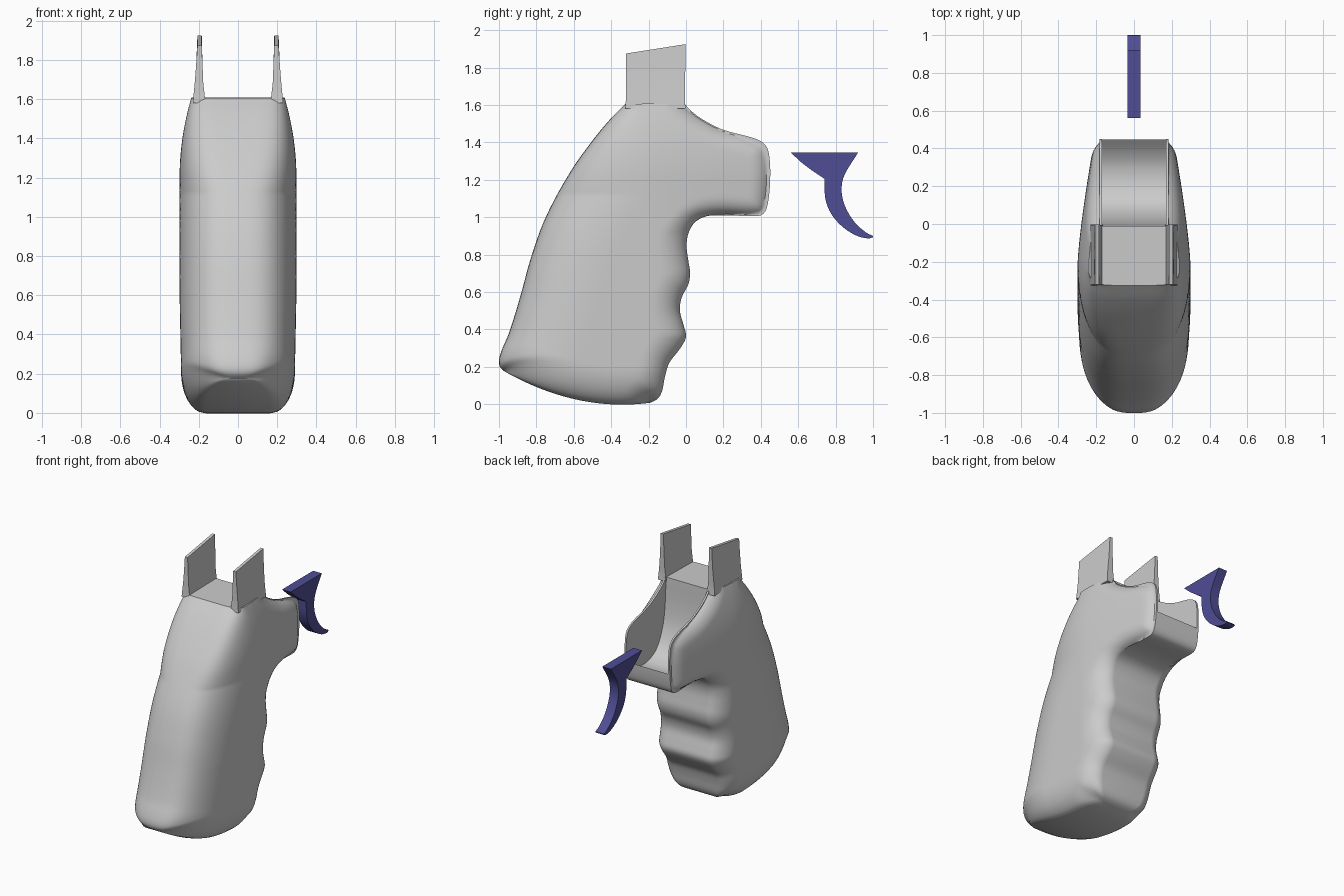
import bpy, bmesh, math
from mathutils import Vector, kdtree
from mathutils.geometry import interpolate_bezier

if "Cube" in bpy.data.objects:
    bpy.data.objects.remove(bpy.data.objects["Cube"])


def material(name, col):
    m = bpy.data.materials.new(name)
    m.diffuse_color = (*col, 1)
    m.use_nodes = True
    m.node_tree.nodes["Principled BSDF"].inputs["Base Color"].default_value = m.diffuse_color
    return m


GREY = material("light_grey", (0.60, 0.60, 0.60))
BLUE = material("dark_blue", (0.08, 0.075, 0.30))


def make(name, verts, faces, mat):
    me = bpy.data.meshes.new(name)
    bm = bmesh.new()
    vs = [bm.verts.new(v) for v in verts]
    for f in faces:
        bm.faces.new([vs[i] for i in f])
    bmesh.ops.recalc_face_normals(bm, faces=bm.faces)
    bm.to_mesh(me)
    bm.free()
    me.materials.append(mat)
    ob = bpy.data.objects.new(name, me)
    bpy.context.collection.objects.link(ob)
    return ob


def activate(ob):
    bpy.ops.object.select_all(action='DESELECT')
    ob.select_set(True)
    bpy.context.view_layer.objects.active = ob


def smooth(pts, n=6):
    """Smooth curve through 2D points."""
    p = [Vector((a, b, 0)) for a, b in pts]
    out = []
    for i in range(len(p) - 1):
        p0, p1, p2, p3 = p[max(i - 1, 0)], p[i], p[i + 1], p[min(i + 2, len(p) - 1)]
        L = (p2 - p1).length
        t1 = (p2 - p0).normalized() * L / 3
        t2 = (p3 - p1).normalized() * L / 3
        out += interpolate_bezier(p1, p1 + t1, p2 - t2, p2, n + 1)[:-1]
    return out + [p[-1]]


def resample(p, n):
    """n points evenly spaced along a polyline."""
    cum = [0]
    for a, b in zip(p, p[1:]):
        cum.append(cum[-1] + (b - a).length)
    out, k = [], 0
    for i in range(n):
        s = cum[-1] * i / (n - 1)
        while k < len(p) - 2 and cum[k + 1] < s:
            k += 1
        out.append(p[k].lerp(p[k + 1], (s - cum[k]) / (cum[k + 1] - cum[k])))
    return out


def nearest(pts):
    """Distance function to a densely sampled polyline."""
    pts = resample(pts, 4000)
    kd = kdtree.KDTree(len(pts))
    for i, q in enumerate(pts):
        kd.insert(q, i)
    kd.balance()
    return lambda q: kd.find(q)[2]


def prism(name, pts, w, mat):
    n = len(pts)
    verts = [(s * w, y, z) for s in (-1, 1) for y, z in pts]
    faces = [range(n), range(n, 2 * n)]
    faces += [(i, (i + 1) % n, n + (i + 1) % n, n + i) for i in range(n)]
    return make(name, verts, faces, mat)


# Grip side outline (y, z): front edge with finger grooves, and back edge
FRONT = [(-.19, .008), (-.15, .03), (-.128, .07), (-.112, .15), (-.09, .22), (-.03, .3),
         (0, .36), (-.012, .42), (-.033, .5), (-.023, .57), (.012, .64), (.022, .7),
         (.012, .77), (.003, .85), (.015, .92), (.05, .975), (.11, 1.005), (.2, 1.015),
         (.36, 1.005), (.41, 1.015), (.435, 1.06), (.45, 1.2), (.445, 1.33), (.425, 1.385),
         (.37, 1.42), (.2, 1.467), (.09, 1.522), (.02, 1.575), (-.01, 1.61)]
BACK = [(-.97, .175), (-.995, .2), (-1, .235), (-.985, .29), (-.945, .385), (-.885, .58),
        (-.83, .78), (-.75, 1.0), (-.62, 1.24), (-.5, 1.41), (-.4, 1.53), (-.325, 1.605)]
N, U = 130, 48
front, back = resample(smooth(FRONT), N), resample(smooth(BACK), N)


def station(i):
    sag = .068 * (1 - i / (N - 1)) ** 3
    row = []
    for k in range(U):
        u = .5 - .5 * math.cos(math.pi * k / (U - 1))
        q = back[i].lerp(front[i], u)
        q.y -= sag * 4 * u * (1 - u)
        row.append(q)
    return row


rows = [station(i) for i in range(N)]
d_front, d_back, d_base = nearest(front), nearest(back), nearest(rows[0])


def fillet(d, r):
    t = max(0, 1 - d / r)
    return 1 - math.sqrt(max(0, 1 - t * t))


def half_width(q, i, k):
    y, z = q.x, q.y
    df = 0 if k == U - 1 else d_front(q)
    db = 0 if k == 0 else d_back(q)
    w = .298 - .08 * max(0, (y + .2) / .6) ** 1.3 - .058 * max(0, (z - 1.2) / .4) ** 2
    w -= .012 * max(0, 1 - z / .6)
    up = min(1, max(0, (z - .9) / .15))
    w -= (.105 - .03 * up) * fillet(df, .15 - .05 * up)
    w -= .12 * fillet(0 if i == 0 else d_base(q), .2)
    # broad round back, tightening toward the top
    low = min(1, max(0, (1.62 - z) / .5))
    t = max(0, 1 - db / (.06 + .34 * low))
    w *= (1 - t * t) ** (1 / (3 + 3 * (1 - low)))
    return max(w, .183 if y > -.1 and z > .98 else .004)


# Grip body: two mirrored skins joined around the rim
half = [(half_width(q, i, k), q.x, q.y) for i, row in enumerate(rows) for k, q in enumerate(row)]
verts = half + [(-x, y, z) for x, y, z in half]
M = N * U
faces = []
for o in (0, M):
    for i in range(N - 1):
        for k in range(U - 1):
            a = o + i * U + k
            faces.append((a, a + 1, a + U + 1, a + U))
for i in range(N - 1):
    for k in (0, U - 1):
        a = i * U + k
        faces.append((a, a + U, a + U + M, a + M))
for k in range(U - 1):
    for i in (0, N - 1):
        a = i * U + k
        faces.append((a, a + 1, a + 1 + M, a + M))
grip = make("grip_body", verts, faces, GREY)

# Deep curved pocket in the top of the front guard, with a low lip
floor = smooth([(-.012, 1.615), (0, 1.4), (.03, 1.25), (.1, 1.125), (.2, 1.075),
                (.3, 1.075), (.38, 1.11), (.46, 1.175)], 5)
cutter = prism("pocket_cutter", [(p.x, p.y) for p in floor] + [(.55, 1.18), (.55, 1.75), (-.012, 1.75)],
               .17, GREY)
activate(grip)
mod = grip.modifiers.new("pocket", 'BOOLEAN')
mod.operation, mod.solver, mod.object = 'DIFFERENCE', 'EXACT', cutter
bpy.ops.object.modifier_apply(modifier="pocket")
bpy.data.objects.remove(cutter)

# Thin upright mounting ears, mirrored
levels = [(1.58, .165, .23, -.325, -.002), (1.62, .17, .227, -.322, -.006), (1.68, .177, .221, -.32, -.006),
          (1.78, .181, .213, -.32, -.004), (1.9, .185, .207, -.32, -.002)]
verts = []
for j, (z, xi, xo, yb, yf) in enumerate(levels):
    t = .025 if j == len(levels) - 1 else 0
    verts += [(xi, yb, z - t), (xo, yb, z - t), (xo, yf, z + t), (xi, yf, z + t)]
faces = [(0, 1, 2, 3), tuple(range(len(verts) - 4, len(verts)))]
for j in range(len(levels) - 1):
    for k in range(4):
        a, b = 4 * j + k, 4 * j + (k + 1) % 4
        faces.append((a, b, b + 4, a + 4))
ears = make("mounting_ears", verts, faces, GREY)
activate(ears)
mir = ears.modifiers.new("mirror", 'MIRROR')
mir.use_axis[0] = True
bpy.ops.object.modifier_apply(modifier="mirror")

# Trigger: flat-topped wedge with a hooked blade
inner = smooth([(.92, 1.345), (.845, 1.22), (.832, 1.14), (.85, 1.06), (.9, .975), (.96, .92), (.998, .9)], 5)
outer = smooth([(1, .893), (.975, .886), (.91, .902), (.835, .95), (.775, 1.02), (.745, 1.1), (.74, 1.205)], 5)
pts = [(p.x, p.y) for p in inner + outer] + [(.68, 1.245), (.62, 1.29), (.56, 1.345)]
trigger = prism("trigger", pts, .035, BLUE)

for ob in (grip, ears, trigger):
    activate(ob)
    bpy.ops.object.shade_smooth_by_angle(angle=math.radians(40))
